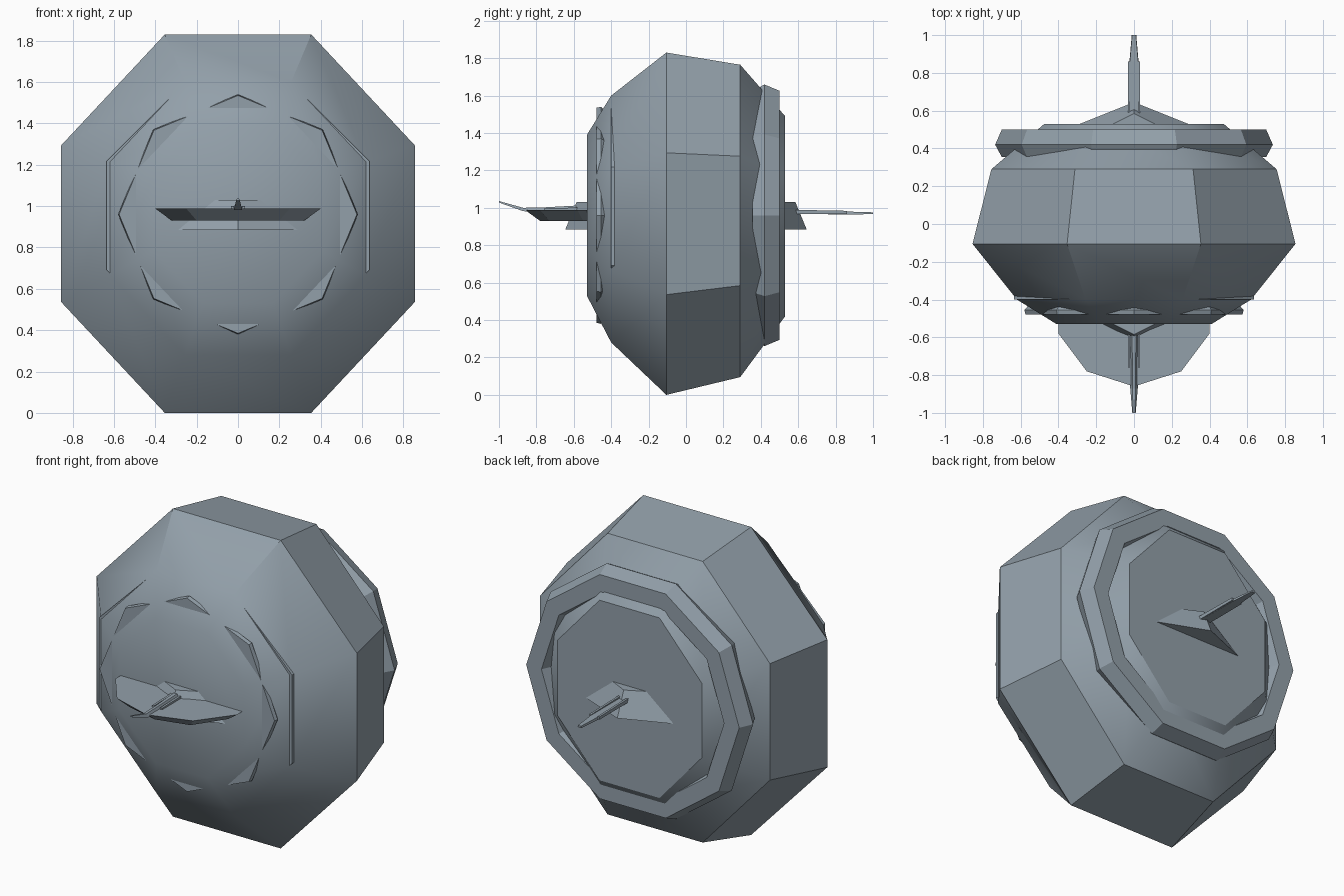
import bpy, bmesh, math

cube = bpy.data.objects.get("Cube")
if cube:
    bpy.data.objects.remove(cube, do_unlink=True)

mat = bpy.data.materials.new("blue grey metal")
mat.use_nodes = True
COLOUR = (0.29, 0.35, 0.40, 1)
mat.diffuse_color = COLOUR
mat.node_tree.nodes["Principled BSDF"].inputs["Base Color"].default_value = COLOUR


def loft(name, rings, cap=True, closed=False, smooth=None):
    """Skin a list of equal-length vertex rings."""
    bm = bmesh.new()
    rows = [[bm.verts.new(p) for p in ring] for ring in rings]
    pairs = list(zip(rows, rows[1:])) + ([(rows[-1], rows[0])] if closed else [])
    for a, b in pairs:
        n = len(a)
        for i in range(n):
            j = (i + 1) % n
            bm.faces.new((a[i], a[j], b[j], b[i]))
    if cap:
        bm.faces.new(rows[0])
        bm.faces.new(rows[-1])
    bmesh.ops.recalc_face_normals(bm, faces=bm.faces[:])
    me = bpy.data.meshes.new(name)
    bm.to_mesh(me)
    bm.free()
    me.materials.append(mat)
    ob = bpy.data.objects.new(name, me)
    bpy.context.collection.objects.link(ob)
    if smooth:
        bpy.ops.object.select_all(action='DESELECT')
        ob.select_set(True)
        bpy.context.view_layer.objects.active = ob
        bpy.ops.object.shade_smooth_by_angle(angle=math.radians(smooth))
    return ob


def polygon(n, y, rx, rz, zc, turn=0.0):
    """Polygon facing along y, with corner radii rx and rz."""
    return [(rx * math.cos(turn + i * math.tau / n), y,
             zc + rz * math.sin(turn + i * math.tau / n)) for i in range(n)]


def octagon(y, hx, hz, zc):
    """Flat-sided octagon given by its half width and half height."""
    c = math.cos(math.pi / 8)
    return polygon(8, y, hx / c, hz / c, zc, math.pi / 8)


def layer(points, z):
    return [(x, y, z) for x, y in points]


# Octagonal hull, front to back
loft("hull", [octagon(*r) for r in (
    (-0.53, 0.41, 0.43, 0.96), (-0.40, 0.62, 0.66, 0.94),
    (-0.105, 0.855, 0.915, 0.915), (0.29, 0.755, 0.835, 0.93),
    (0.53, 0.475, 0.535, 0.955))], smooth=35)

# Thin collar showing at the sides of the front
loft("front_collar", [octagon(-0.40, 0.635, 0.635, 0.955),
                      octagon(-0.30, 0.635, 0.635, 0.955)])

# Front ring, whose corners break through the hull
loft("front_ring", [polygon(8, y, r, r, 0.96) for y, r in (
    (-0.478, 0.575), (-0.455, 0.58), (-0.42, 0.55), (-0.42, 0.47), (-0.478, 0.49))],
    cap=False, closed=True)

# Ten-sided back ring
loft("back_ring", [polygon(10, y, r, r, 0.96) for y, r in (
    (0.355, 0.70), (0.42, 0.735), (0.50, 0.70), (0.50, 0.60), (0.42, 0.565), (0.355, 0.60))],
    cap=False, closed=True)

# Wedge brackets on the front and back
for name, s in (("front_bracket", -1), ("back_bracket", 1)):
    low = [(-0.30, s * 0.525), (0, s * 0.645), (0.30, s * 0.525)]
    high = [(-0.12, s * 0.525), (0, s * 0.585), (0.12, s * 0.525)]
    loft(name, [layer(low, 0.885), layer(high, 1.03)])

# Pointed front platform with a bevelled underside
top = [(-0.40, -0.50), (-0.40, -0.58), (-0.25, -0.78), (0, -0.86),
       (0.25, -0.78), (0.40, -0.58), (0.40, -0.50)]
bottom = [(-0.32, -0.50), (-0.32, -0.55), (-0.20, -0.73), (0, -0.78),
          (0.20, -0.73), (0.32, -0.55), (0.32, -0.50)]
loft("front_platform", [layer(bottom, 0.93), layer(top, 0.988)])


def spike(name, sections):
    """Tapered bar along y: (y, half base, half top, low z, high z)."""
    return loft(name, [[(-b, y, lo), (b, y, lo), (t, y, hi), (-t, y, hi)]
                       for y, b, t, lo, hi in sections])


# Front spike curving upwards, between two low rails
spike("front_spike", [(-0.53, 0.03, 0.012, 0.975, 1.015), (-0.75, 0.022, 0.008, 0.975, 1.003),
                      (-0.87, 0.02, 0.008, 0.982, 1.0), (-1.0, 0.009, 0.005, 1.028, 1.036)])
for side, s in (("right", -1), ("left", 1)):
    for name, y0, y1, lo, hi in (("front", -0.53, -0.76, 0.98, 1.003),
                                 ("back", 0.54, 0.86, 0.967, 0.99)):
        xs = (s * 0.02, s * 0.033)
        loft(f"{name}_rail_{side}", [
            [(xs[0], y, lo), (xs[1], y, lo), (xs[1], y, hi), (xs[0], y, hi)]
            for y, hi in ((y0, hi), (y1, hi - 0.006))])

# Back spike lying in its groove
spike("back_spike", [(0.54, 0.025, 0.025, 0.967, 0.98), (0.86, 0.024, 0.022, 0.965, 0.98),
                     (1.0, 0.012, 0.010, 0.966, 0.976)])
